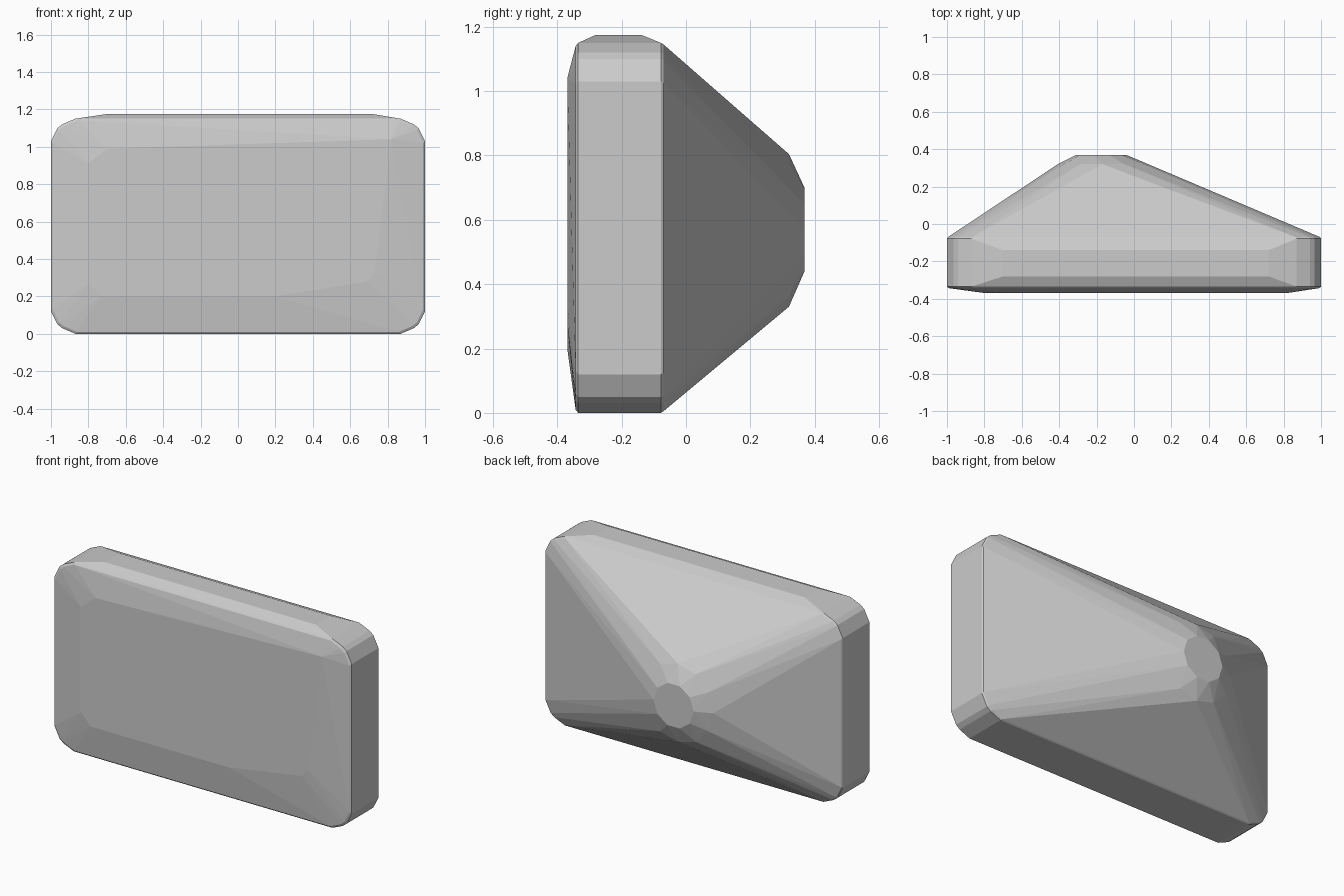
import bpy, bmesh
from math import cos, sin, tau

if "Cube" in bpy.data.objects:
    bpy.data.objects.remove(bpy.data.objects["Cube"])


def outline(inset, y):
    """Rounded rectangle of the casing, mirrored left to right."""
    top, bottom = 1.15 - inset, inset
    corner = [(1, 0.12), (0.965, 0.05), (0.94, 0.03), (0.87, 0)]
    pts = []
    for s in (-1, 1):
        for x, d in corner:
            pts += [(s * (x - inset), y, bottom + d), (s * (x - inset), y, top - d)]
    return pts


def circle(cx, y, cz, r, n):
    return [(cx + r * cos(tau * i / n), y, cz + r * sin(tau * i / n)) for i in range(n)]


def hull(name, points):
    bm = bmesh.new()
    for p in points:
        bm.verts.new(p)
    res = bmesh.ops.convex_hull(bm, input=bm.verts[:])
    junk = {v for v in res["geom_interior"] + res["geom_unused"]
            if isinstance(v, bmesh.types.BMVert)}
    bmesh.ops.delete(bm, geom=list(junk), context='VERTS')
    bmesh.ops.dissolve_limit(bm, angle_limit=0.01, verts=bm.verts[:], edges=bm.edges[:])
    bmesh.ops.recalc_face_normals(bm, faces=bm.faces[:])
    me = bpy.data.meshes.new(name)
    bm.to_mesh(me)
    bm.free()
    ob = bpy.data.objects.new(name, me)
    bpy.context.collection.objects.link(ob)
    return ob


# Straight rim with tiny softened edges
points = outline(0.01, -0.343) + outline(0, -0.335) + outline(0, -0.078) + outline(0.005, -0.07)

# Slightly crowned top
points += [(x, y, 1.175) for x in (-0.7, 0.72) for y in (-0.28, -0.14)]

# Shallow, uneven raised front panel
front = [(-0.70, 0.99), (-0.80, 0.91), (-0.80, 0.27), (-0.73, 0.20),
         (0.20, 0.20), (0.69, 0.28), (0.73, 0.33), (0.82, 1.04)]
points += [(x, -0.369, z) for x, z in front]

# Off-centre back peak: blunt rounded tip with a flat end
points += circle(-0.17, 0.32, 0.567, 0.237, 12)
points += circle(-0.175, 0.369, 0.57, 0.135, 10)

hull("wedge_backed_casing", points)
